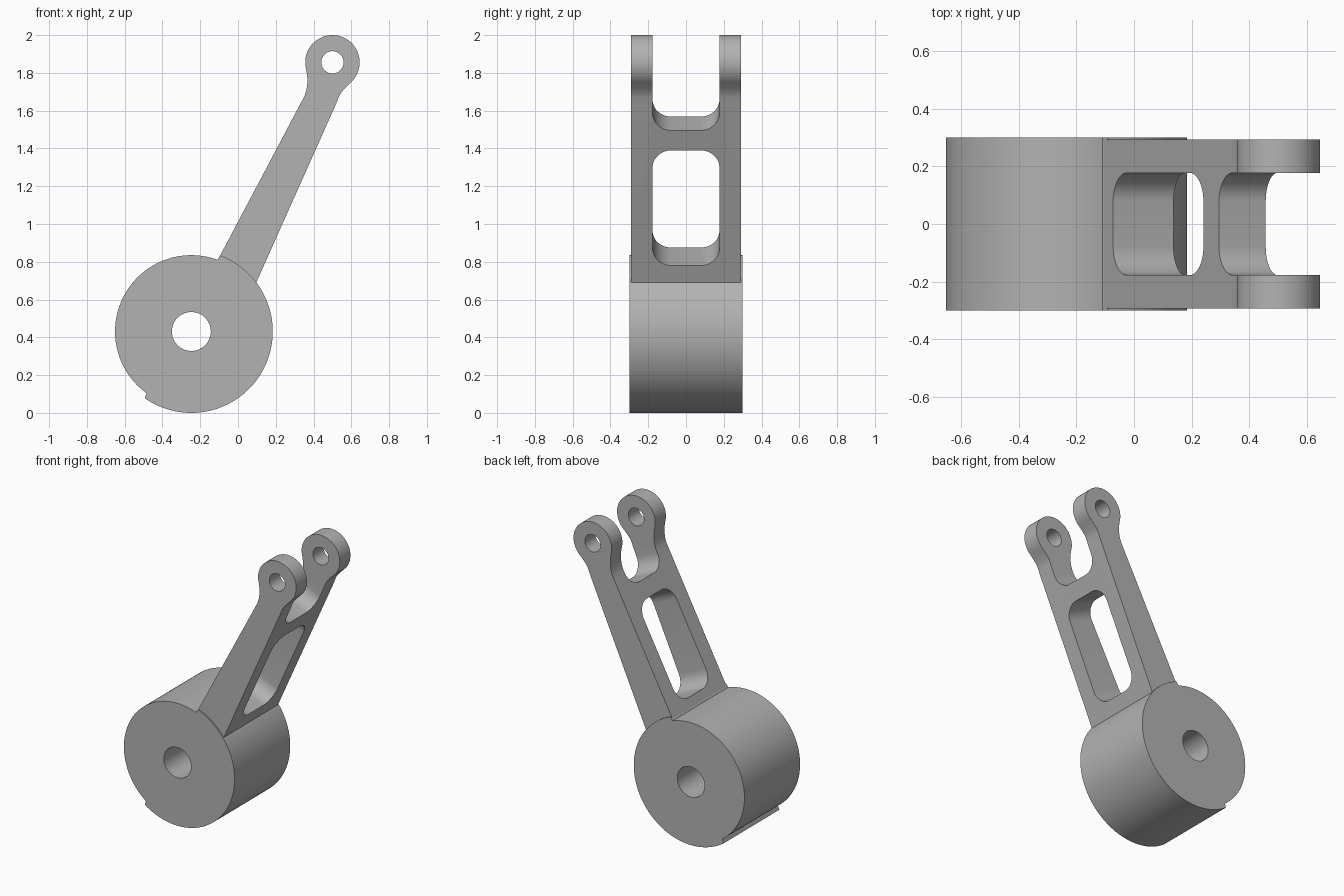
import bpy, bmesh
from math import cos, sin, radians
from mathutils import Matrix, Vector

cube = bpy.data.objects.get("Cube")
if cube:
    bpy.data.objects.remove(cube)

steel = bpy.data.materials.new("plain grey")
steel.use_nodes = True
grey = (0.45, 0.45, 0.45, 1)
steel.diffuse_color = grey
steel.node_tree.nodes["Principled BSDF"].inputs["Base Color"].default_value = grey


def frame(x_axis, y_axis):
    """Matrix whose local z is the extrusion direction."""
    x, y = Vector(x_axis), Vector(y_axis)
    return Matrix((x, y, x.cross(y))).transposed().to_4x4()


def arc(cx, cy, r, start, end, steps):
    turns = [radians(start + (end - start) * i / steps) for i in range(steps + 1)]
    return [(cx + r * cos(t), cy + r * sin(t)) for t in turns]


def prism(name, outline, half, matrix):
    bm = bmesh.new()
    face = bm.faces.new([bm.verts.new((x, y, -half)) for x, y in outline])
    moved = bmesh.ops.extrude_face_region(bm, geom=[face])["geom"]
    bmesh.ops.translate(bm, vec=(0, 0, 2 * half),
                        verts=[v for v in moved if isinstance(v, bmesh.types.BMVert)])
    bmesh.ops.recalc_face_normals(bm, faces=bm.faces)
    bm.transform(matrix)
    mesh = bpy.data.meshes.new(name)
    bm.to_mesh(mesh)
    bm.free()
    mesh.materials.append(steel)
    obj = bpy.data.objects.new(name, mesh)
    bpy.context.collection.objects.link(obj)
    return obj


def select(obj):
    bpy.ops.object.select_all(action="DESELECT")
    obj.select_set(True)
    bpy.context.view_layer.objects.active = obj


def finish(obj, cutters):
    """Cut the openings, drop the cutters and smooth the curved faces."""
    select(obj)
    for cutter in cutters:
        mod = obj.modifiers.new("cut", "BOOLEAN")
        mod.operation, mod.solver, mod.object = "DIFFERENCE", "EXACT", cutter
        bpy.ops.object.modifier_apply(modifier=mod.name)
        bpy.data.objects.remove(cutter)
    select(obj)
    bpy.ops.object.shade_smooth_by_angle(angle=radians(30))


def rounded_slot(name, low, high, half_width, r):
    corners = [(high - r, half_width - r, 0), (low + r, half_width - r, 90),
               (low + r, r - half_width, 180), (high - r, r - half_width, 270)]
    outline = [p for x, y, a in corners for p in arc(x, y, r, a, a + 90, 10)]
    return prism(name, outline, 1.5, along_arm)


side = frame((1, 0, 0), (0, 0, 1))
tilt = radians(65.6)
along_arm = frame((cos(tilt), 0, sin(tilt)), (0, 1, 0))
hub, eye = (-0.247, 0.431), (0.5, 1.856)

# Drum: the lower right half stands slightly proud of the upper left half
drum = prism("drum", arc(*hub, 0.431, -125, 69, 72) + arc(*hub, 0.404, 70, 234, 60), 0.3, side)
bore = prism("drum_bore", arc(*hub, 0.103, 0, 354, 59), 1, side)
finish(drum, [bore])

# Forked arm: tapered bar, filleted into round eyes
outline = [(0.07, 0.63), (0.098, 0.693), (0.521, 1.64), (0.533, 1.672), (0.545, 1.694), (0.565, 1.718)]
outline += arc(*eye, 0.144, -50, 197, 56)
outline += [(0.367, 1.775), (0.367, 1.745), (0.362, 1.71), (0.352, 1.677), (0.335, 1.645),
            (-0.093, 0.836), (-0.13, 0.77)]
arm = prism("forked_arm", outline, 0.292, side)
pin_hole = prism("pin_hole", arc(*eye, 0.059, 0, 352, 44), 1, side)
window = rounded_slot("arm_window", 0.767, 1.435, 0.177, 0.1)
fork_gap = rounded_slot("fork_gap", 1.55, 2.6, 0.177, 0.1)
finish(arm, [pin_hole, window, fork_gap])
